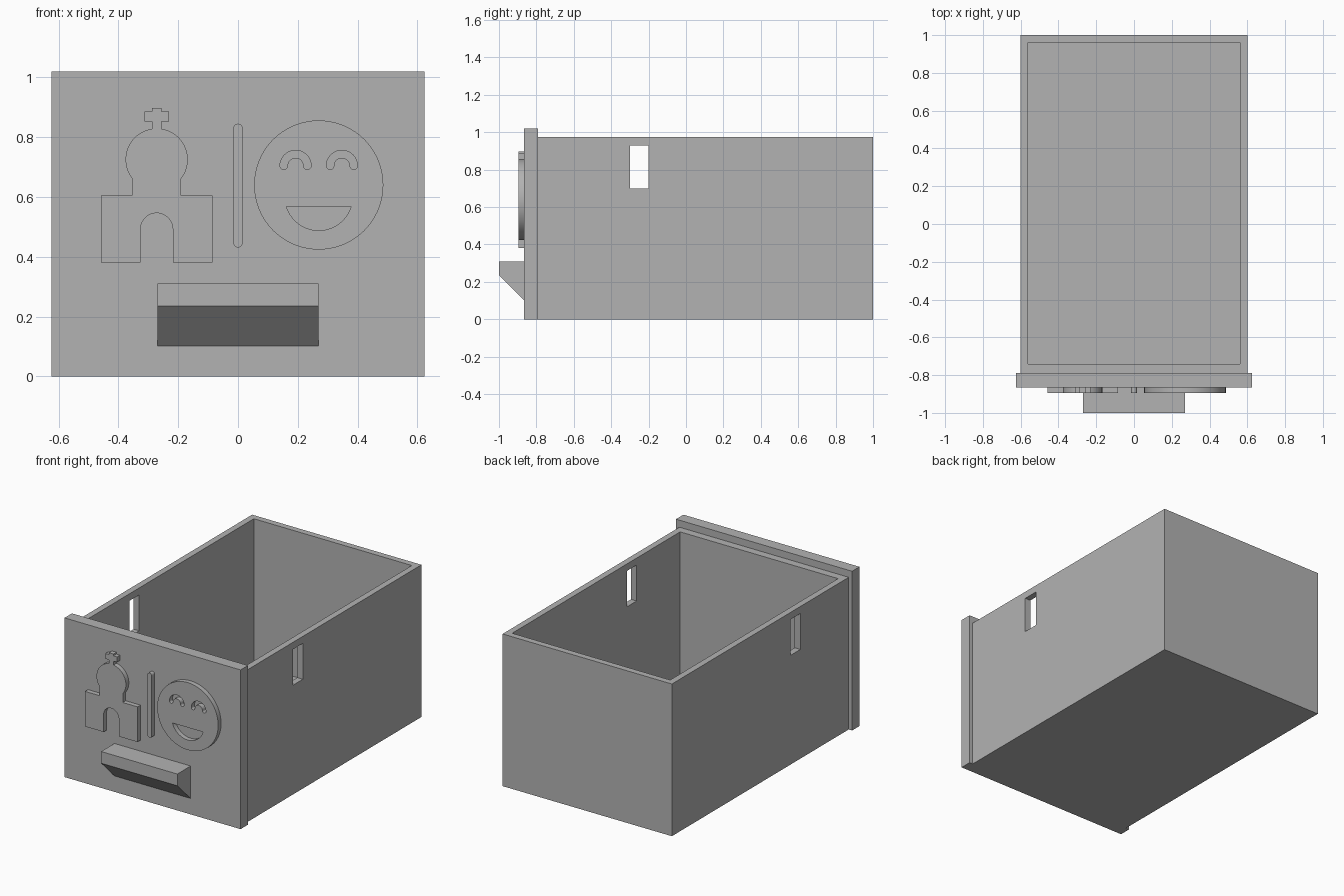
import bpy, bmesh
from math import sin, cos, pi, radians, asin, degrees

cube = bpy.data.objects.get("Cube")
if cube:
    bpy.data.objects.remove(cube, do_unlink=True)

grey = bpy.data.materials.new("plain_grey")
grey.use_nodes = True
colour = (0.45, 0.45, 0.45, 1)
grey.diffuse_color = colour
grey.node_tree.nodes["Principled BSDF"].inputs["Base Color"].default_value = colour


def prism(name, outline, offset):
    """Extrude a closed outline of 3D points along an offset."""
    bm = bmesh.new()
    face = bm.faces.new([bm.verts.new(p) for p in outline])
    ext = bmesh.ops.extrude_face_region(bm, geom=[face], use_keep_orig=True)
    moved = [v for v in ext["geom"] if isinstance(v, bmesh.types.BMVert)]
    bmesh.ops.translate(bm, vec=offset, verts=moved)
    bmesh.ops.recalc_face_normals(bm, faces=bm.faces)
    mesh = bpy.data.meshes.new(name)
    bm.to_mesh(mesh)
    bm.free()
    mesh.materials.append(grey)
    obj = bpy.data.objects.new(name, mesh)
    bpy.context.collection.objects.link(obj)
    return obj


def box(name, x, y, z):
    base = [(x[0], y[0], z[0]), (x[1], y[0], z[0]), (x[1], y[1], z[0]), (x[0], y[1], z[0])]
    return prism(name, base, (0, 0, z[1] - z[0]))


def relief(name, outline, front=-0.895, back=-0.865):
    """Raise an x-z outline from the front panel."""
    return prism(name, [(x, front, z) for x, z in outline], (0, back - front, 0))


def arc(cx, cz, r, start, end, steps):
    angles = [radians(start + (end - start) * i / steps) for i in range(steps + 1)]
    return [(cx + r * cos(a), cz + r * sin(a)) for a in angles]


def activate(obj):
    bpy.ops.object.select_all(action="DESELECT")
    obj.select_set(True)
    bpy.context.view_layer.objects.active = obj


def cut(obj, cutter):
    activate(obj)
    mod = obj.modifiers.new("cut", "BOOLEAN")
    mod.operation = "DIFFERENCE"
    mod.solver = "EXACT"
    mod.object = cutter
    bpy.ops.object.modifier_apply(modifier=mod.name)
    bpy.data.objects.remove(cutter, do_unlink=True)


# Open drawer box with a slot through both side walls
body = box("drawer_body", (-0.6, 0.6), (-0.79, 1), (0, 0.975))
cut(body, box("cavity_cutter", (-0.56, 0.56), (-0.74, 0.96), (0.04, 1.2)))
cut(body, box("slot_cutter", (-0.8, 0.8), (-0.3, -0.2), (0.7, 0.93)))

# Front panel and wedge handle
box("front_panel", (-0.624, 0.624), (-0.865, -0.79), (0, 1.02))
handle = [(-0.865, 0.31), (-1, 0.31), (-1, 0.235), (-0.865, 0.102)]
prism("handle", [(-0.27, y, z) for y, z in handle], (0.54, 0, 0))

# Tower silhouette: half outline from doorway to top cross, then mirrored
tower_x = -0.272
half = arc(0, 0.492, 0.054, 90, 0, 12)
half += [(0.054, 0.38), (0.186, 0.38), (0.186, 0.605), (0.082, 0.605)]
half += arc(0, 0.725, 0.104, -38, 81, 24)
half += [(0.016, 0.852), (0.041, 0.852), (0.041, 0.886), (0.016, 0.886), (0.016, 0.898)]
mirrored = [(-x, z) for x, z in reversed(half[1:])]
tower = relief("tower_relief", [(tower_x + x, z) for x, z in half + mirrored])

# Rounded divider bar
bar = relief("divider_bar", arc(0, 0.83, 0.015, 0, 180, 10) + arc(0, 0.446, 0.015, 180, 360, 10))

# Smiling disc with arched eyes and a mouth cut through it
disc = relief("smiling_disc", arc(0.27, 0.64, 0.216, 0, 360, 72)[:-1])
for side in (-1, 1):
    ex, ez, mid, tip = 0.27 + side * 0.0775, 0.704, 0.0395, 0.0125
    eye = arc(ex, ez, mid + tip, 0, 180, 20)
    eye += arc(ex - mid, ez, tip, 180, 360, 8)[1:]
    eye += arc(ex, ez, mid - tip, 180, 0, 16)[1:]
    eye += arc(ex + mid, ez, tip, 180, 360, 8)[1:-1]
    cut(disc, relief("eye_cutter", eye, -0.95, -0.8))
tilt = degrees(asin(0.033 / 0.113))
mouth = arc(0.27, 0.601, 0.113, 180 + tilt, 360 - tilt, 28)
cut(disc, relief("mouth_cutter", mouth, -0.95, -0.8))

# Smooth the curved sides of the raised shapes
for obj in (tower, bar, disc):
    activate(obj)
    bpy.ops.object.shade_smooth_by_angle(angle=radians(30))
